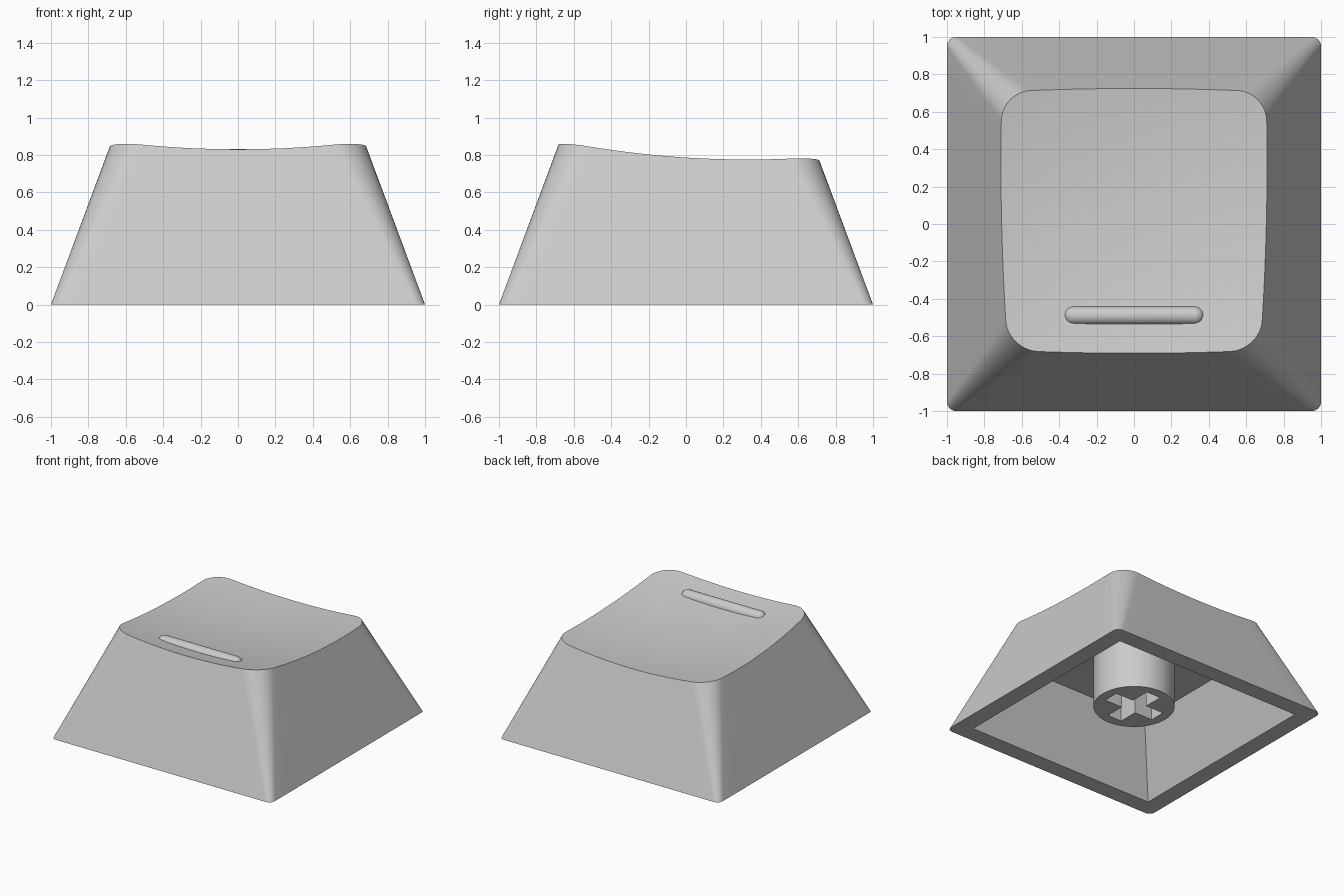
import bpy
import bmesh
from math import atan2, cos, degrees, pi, radians, sin
from mathutils import Matrix, Vector

if "Cube" in bpy.data.objects:
    bpy.data.objects.remove(bpy.data.objects["Cube"])

grey = bpy.data.materials.new("light grey plastic")
grey.use_nodes = True
colour = (0.6, 0.6, 0.6, 1)
grey.diffuse_color = colour
grey.node_tree.nodes["Principled BSDF"].inputs["Base Color"].default_value = colour


def finish(name, bm, angle=30):
    bmesh.ops.remove_doubles(bm, verts=bm.verts[:], dist=1e-5)
    bmesh.ops.recalc_face_normals(bm, faces=bm.faces[:])
    mesh = bpy.data.meshes.new(name)
    bm.to_mesh(mesh)
    bm.free()
    mesh.materials.append(grey)
    obj = bpy.data.objects.new(name, mesh)
    bpy.context.collection.objects.link(obj)
    bpy.ops.object.select_all(action="DESELECT")
    obj.select_set(True)
    bpy.context.view_layer.objects.active = obj
    bpy.ops.object.shade_smooth_by_angle(angle=radians(angle))
    return obj


def loft(rings):
    """Join closed rings of equal length and cap both ends."""
    bm = bmesh.new()
    loops = [[bm.verts.new(p) for p in ring] for ring in rings]
    for a, b in zip(loops, loops[1:]):
        for i in range(len(a)):
            j = (i + 1) % len(a)
            bm.faces.new((a[i], a[j], b[j], b[i]))
    bm.faces.new(loops[0])
    bm.faces.new(loops[-1])
    return bm


def rounded_square(half, radius, z, arc=10, side=14):
    """Ring of rounded corners joined by evenly divided sides."""
    points = []
    flat = half - radius
    for quarter in range(4):
        turn = Matrix.Rotation(quarter * pi / 2, 3, "Z")
        for i in range(arc + 1):
            t = i / arc * pi / 2
            points.append(turn @ Vector((flat + radius * cos(t), flat + radius * sin(t), z)))
        for i in range(1, side):
            points.append(turn @ Vector((flat * (1 - 2 * i / side), half, z)))
    return points


def dish(x, y):
    return 0.724 + 0.102 * (x * x + (y - 0.33) ** 2)


def trim_to_dish(low, high):
    """Point where a side line meets the dished top."""
    t = 0.9
    for _ in range(12):
        p = low.lerp(high, t)
        t = dish(p.x, p.y) / high.z
    return low.lerp(high, t)


# Hollow cap: cavity, rim, sloping sides and dished top
base = rounded_square(1, 0.05, 0)
rim = [trim_to_dish(a, b) for a, b in zip(base, rounded_square(0.68, 0.17, 0.86))]
rings = [rounded_square(0.655, 0, 0.55), rounded_square(0.86, 0, 0), base, rim]
steps = 14
for k in range(1, steps):
    ring = []
    for p in rim:
        x, y = p.x * (1 - k / steps), p.y * (1 - k / steps)
        ring.append(Vector((x, y, dish(x, y))))
    rings.append(ring)
finish("cap_shell", loft(rings))

# Stem: round post with a cross-shaped socket
arm, width, post = 0.228, 0.065, 0.306
tip = degrees(atan2(width, arm))
eighth = [0, tip / 2, tip, 24, 31, 38, 45]
quarter = eighth + [90 - a for a in reversed(eighth[1:-1])]
angles = [radians(q * 90 + a) for q in range(4) for a in quarter]


def cross_radius(t):
    c, s = max(abs(cos(t)), 1e-6), max(abs(sin(t)), 1e-6)
    return max(min(arm / c, width / s), min(width / c, arm / s))


def circle(z):
    return [Vector((post * cos(t), post * sin(t), z)) for t in angles]


def cross(z):
    return [Vector((cos(t), sin(t), 0)) * cross_radius(t) + Vector((0, 0, z)) for t in angles]


finish("stem", loft([circle(0.6), circle(0.13), cross(0.13), cross(0.52)]))

# Homing bar: capsule sunk into the dish near the front
bm = bmesh.new()
bmesh.ops.create_uvsphere(bm, u_segments=24, v_segments=16, radius=0.05,
                          matrix=Matrix.Rotation(pi / 2, 4, "Y"))
middle = [v for v in bm.verts if abs(v.co.x) < 1e-4]
bmesh.ops.split_edges(bm, edges=[e for e in bm.edges if all(v in middle for v in e.verts)])
for f in bm.faces:
    f.tag = f.calc_center_median().x > 0
for v in bm.verts:
    v.co.x += 0.325 if v.link_faces[0].tag else -0.325
ends = [e for e in bm.edges if e.is_boundary]
bmesh.ops.bridge_loops(bm, edges=ends)
bmesh.ops.translate(bm, verts=bm.verts[:], vec=(0, -0.49, 0.782))
finish("homing_bar", bm, 40)
